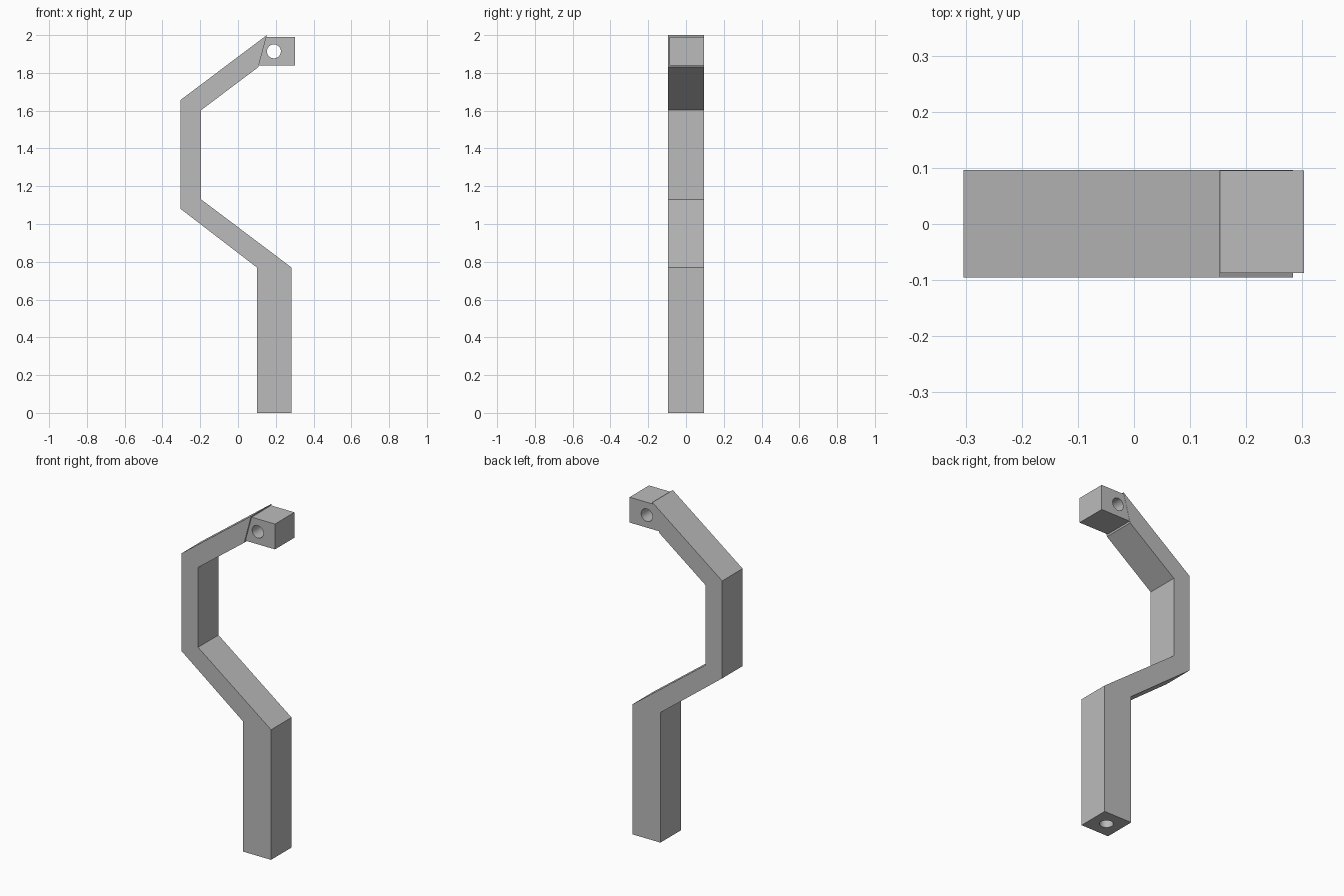
import bpy
import bmesh
from math import pi
from mathutils import Matrix

cube = bpy.data.objects.get("Cube")
if cube:
    bpy.data.objects.remove(cube, do_unlink=True)

grey = bpy.data.materials.new("plain_grey")
grey.use_nodes = True
colour = (0.5, 0.5, 0.5, 1)
grey.diffuse_color = colour
grey.node_tree.nodes["Principled BSDF"].inputs["Base Color"].default_value = colour


def add_object(name, bm):
    bmesh.ops.recalc_face_normals(bm, faces=bm.faces)
    mesh = bpy.data.meshes.new(name)
    bm.to_mesh(mesh)
    bm.free()
    mesh.materials.append(grey)
    obj = bpy.data.objects.new(name, mesh)
    bpy.context.collection.objects.link(obj)
    return obj


def extrude_profile(name, points, front, back):
    """Extrude an outline in the XZ plane from front to back."""
    bm = bmesh.new()
    face = bm.faces.new([bm.verts.new((x, front, z)) for x, z in points])
    out = bmesh.ops.extrude_face_region(bm, geom=[face])
    verts = [v for v in out["geom"] if isinstance(v, bmesh.types.BMVert)]
    bmesh.ops.translate(bm, verts=verts, vec=(0, back - front, 0))
    return add_object(name, bm)


def drill(target, name, centre, depth, turn):
    """Cut a round hole with a hidden cylinder."""
    bm = bmesh.new()
    matrix = Matrix.Translation(centre) @ Matrix.Rotation(turn, 4, "X")
    bmesh.ops.create_cone(bm, cap_ends=True, segments=32, radius1=0.037,
                          radius2=0.037, depth=depth, matrix=matrix)
    cutter = add_object(name, bm)
    cutter.hide_render = True
    cutter.hide_viewport = True
    cut = target.modifiers.new("hole", "BOOLEAN")
    cut.operation = "DIFFERENCE"
    cut.solver = "EXACT"
    cut.object = cutter
    # Bake the cut, then discard the cutter
    cutter.hide_viewport = False
    bpy.context.view_layer.update()
    graph = bpy.context.evaluated_depsgraph_get()
    mesh = bpy.data.meshes.new_from_object(target.evaluated_get(graph))
    target.modifiers.clear()
    target.data = mesh
    bpy.data.objects.remove(cutter, do_unlink=True)


# Cranked arm with a square foot
arm = extrude_profile("cranked_arm", [
    (0.10, 0), (0.283, 0), (0.283, 0.77), (-0.195, 1.13), (-0.195, 1.603),
    (0.107, 1.83), (0.153, 2.0), (-0.304, 1.657), (-0.304, 1.08), (0.10, 0.77),
], -0.095, 0.096)
drill(arm, "foot_hole_cutter", (0.191, 0, 0), 0.6, 0)

# Pivot block at the top
block = extrude_profile("pivot_block", [
    (0.11, 1.84), (0.303, 1.84), (0.303, 1.99), (0.141, 1.99),
], -0.087, 0.095)
drill(block, "pivot_hole_cutter", (0.19, 0, 1.914), 0.6, pi / 2)

# Smooth hole walls, sharp edges elsewhere
bpy.ops.object.select_all(action="DESELECT")
for obj in (arm, block):
    obj.select_set(True)
bpy.context.view_layer.objects.active = arm
bpy.ops.object.shade_smooth_by_angle(angle=pi / 6)
